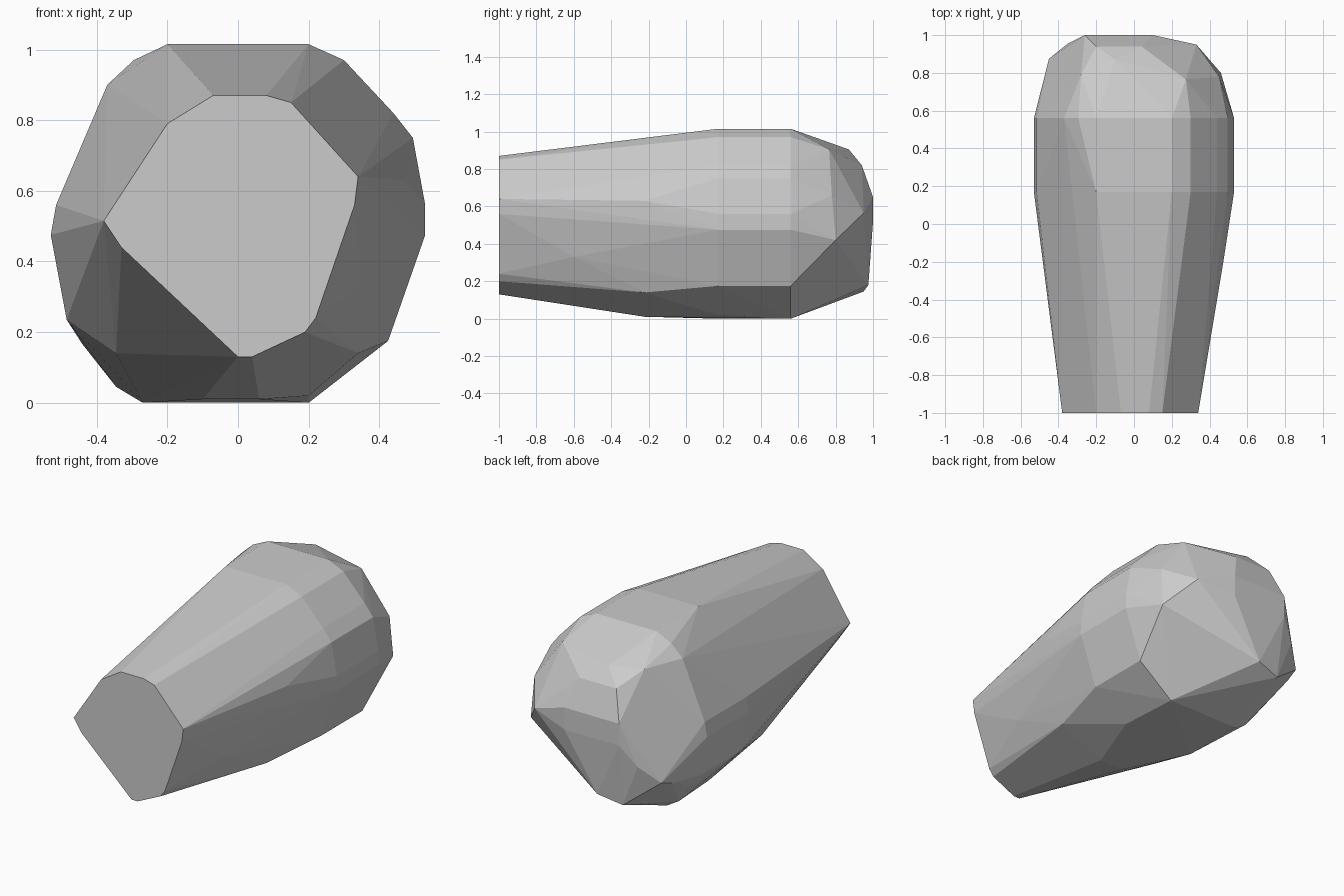
import bpy
import bmesh
import math

if "Cube" in bpy.data.objects:
    bpy.data.objects.remove(bpy.data.objects["Cube"])

# Cross-sections of the faceted body: y -> outline points (x, z)
front_cap = [(-.07, .87), (.08, .87), (.15, .85), (.34, .64), (.33, .56), (.22, .24),
             (.19, .20), (.04, .13), (0, .13), (-.33, .44), (-.38, .515), (-.2, .79)]
right_side = [(-.2, 1.015), (.2, 1.015), (.3, .97), (.44, .82), (.495, .75),
              (.53, .56), (.53, .475), (.425, .175)]
left_side = [(-.485, .235), (-.53, .475), (-.515, .56)]

sections = [
    (-1, front_cap),
    (-.6, [(.345, .33)]),
    (-.22, [(.47, .63), (.34, .14), (-.345, .14), (-.1, .01), (.06, .01)]),
    (.17, right_side + left_side + [(-.33, .86), (-.27, .0), (.2, .02)]),
    (.56, right_side + left_side + [(-.37, .9), (-.295, .97), (-.44, .165),
                                    (-.345, .045), (-.27, 0), (.2, 0)]),
]

# Rounded, irregular back end: (x, y, z)
back_end = [(.275, .765, .905), (.45, .78, .66), (.46, .8, .42), (.33, .95, .565),
            (-.1, .87, .905), (-.28, .79, .9), (.04, .94, .82), (-.2, .94, .82),
            (.1, 1, .65), (-.26, 1, .65), (.1, 1, .52), (-.26, 1, .52),
            (-.35, .955, .4), (-.45, .875, .3), (-.46, .79, .27),
            (-.1, .975, .18), (-.25, .95, .145)]

# Wrap the sections in a tight shell and merge coplanar facets
bm = bmesh.new()
for y, outline in sections:
    for x, z in outline:
        bm.verts.new((x, y, z))
for p in back_end:
    bm.verts.new(p)
hull = bmesh.ops.convex_hull(bm, input=bm.verts[:])
bmesh.ops.delete(bm, geom=list({g for g in hull["geom_interior"] + hull["geom_unused"]
                                if isinstance(g, bmesh.types.BMVert)}), context='VERTS')
bmesh.ops.dissolve_limit(bm, angle_limit=math.radians(1), verts=bm.verts[:], edges=bm.edges[:])
bmesh.ops.recalc_face_normals(bm, faces=bm.faces[:])

mesh = bpy.data.meshes.new("faceted_body")
bm.to_mesh(mesh)
bm.free()
body = bpy.data.objects.new("faceted_body", mesh)
bpy.context.collection.objects.link(body)
